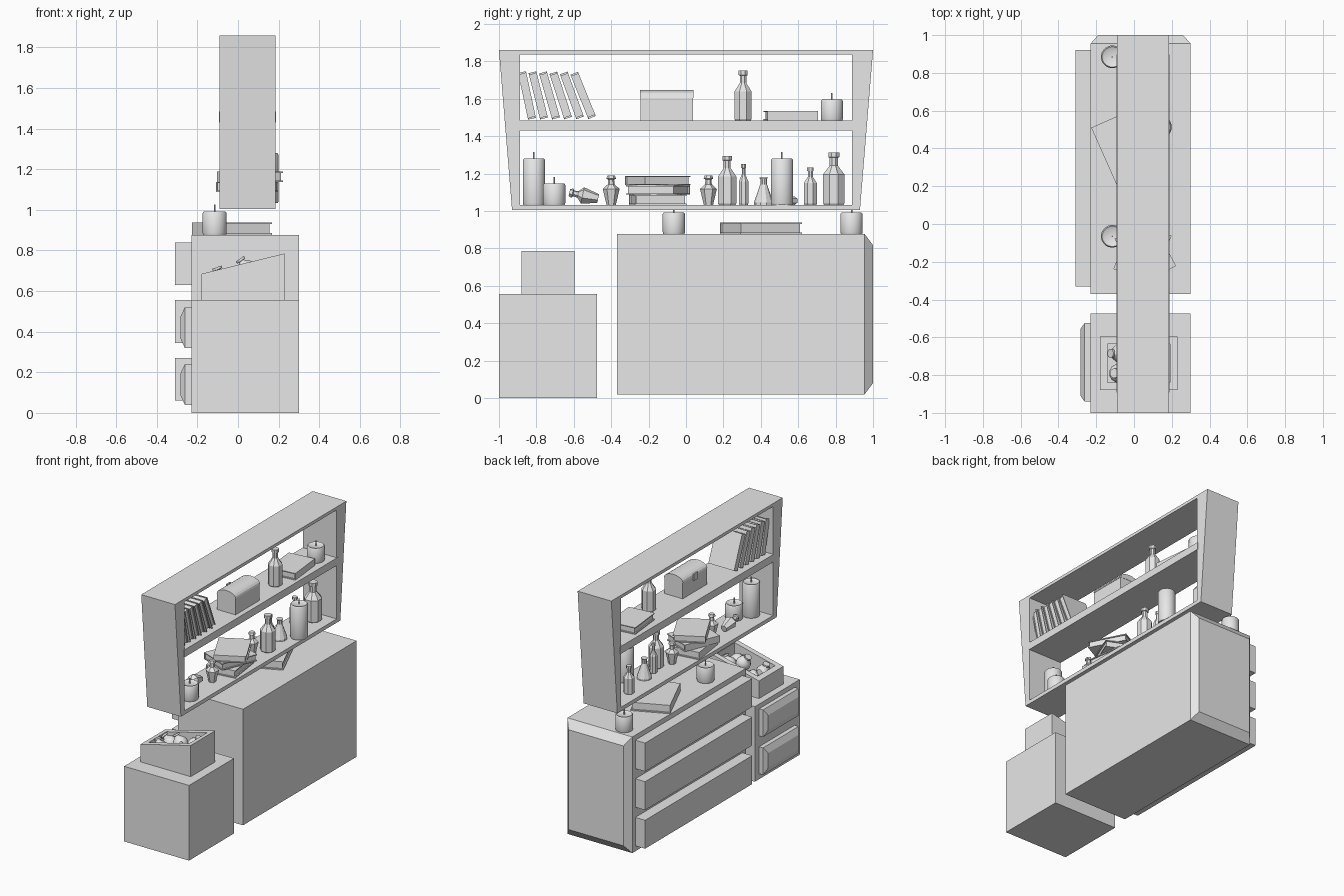
import bpy, bmesh, math, random
from mathutils import Matrix, Vector

cube = bpy.data.objects.get("Cube")
if cube:
    bpy.data.objects.remove(cube, do_unlink=True)

random.seed(4)
grey = bpy.data.materials.new("plain grey")
grey.use_nodes = True
grey.diffuse_color = (0.8, 0.8, 0.8, 1)
grey.node_tree.nodes["Principled BSDF"].inputs["Base Color"].default_value = (0.8, 0.8, 0.8, 1)


def finish(name, bm, matrix=Matrix(), smooth=False):
    bmesh.ops.recalc_face_normals(bm, faces=bm.faces)
    mesh = bpy.data.meshes.new(name)
    bm.to_mesh(mesh)
    bm.free()
    mesh.materials.append(grey)
    ob = bpy.data.objects.new(name, mesh)
    ob.matrix_world = matrix
    bpy.context.collection.objects.link(ob)
    if smooth:
        bpy.ops.object.select_all(action="DESELECT")
        ob.select_set(True)
        bpy.context.view_layer.objects.active = ob
        bpy.ops.object.shade_smooth_by_angle(angle=math.radians(40))
    return ob


def add_box(bm, x, y, z):
    """Box from three (min, max) ranges."""
    size = Matrix.Diagonal((x[1] - x[0], y[1] - y[0], z[1] - z[0], 1))
    centre = Vector((sum(x) / 2, sum(y) / 2, sum(z) / 2))
    return bmesh.ops.create_cube(bm, size=1, matrix=Matrix.Translation(centre) @ size)["verts"]


def box(name, x, y, z):
    bm = bmesh.new()
    add_box(bm, x, y, z)
    return finish(name, bm)


def prism(name, outline, start, end, axis="x"):
    """Extrude an outline (y, z) along x, or (x, z) along y."""
    bm = bmesh.new()
    place = (lambda p: (start, *p)) if axis == "x" else (lambda p: (p[0], start, p[1]))
    face = bm.faces.new([bm.verts.new(place(p)) for p in outline])
    moved = bmesh.ops.extrude_face_region(bm, geom=[face])["geom"]
    step = (end - start, 0, 0) if axis == "x" else (0, end - start, 0)
    bmesh.ops.translate(bm, vec=step, verts=[v for v in moved if isinstance(v, bmesh.types.BMVert)])
    return finish(name, bm)


def lathe(name, profile, sides, loc, tilt=Matrix(), smooth=False):
    """Turn a (radius, height) profile about z."""
    bm = bmesh.new()
    pts = [(0, profile[0][1]), *profile, (0, profile[-1][1])]
    verts = [bm.verts.new((r, 0, z)) for r, z in pts]
    edges = [bm.edges.new(pair) for pair in zip(verts, verts[1:])]
    bmesh.ops.spin(bm, geom=verts + edges, axis=(0, 0, 1), cent=(0, 0, 0),
                   angle=math.tau, steps=sides, use_merge=True)
    bmesh.ops.remove_doubles(bm, verts=bm.verts, dist=0.0001)
    turn = Matrix.Rotation(math.pi / sides, 4, "Z")
    return finish(name, bm, Matrix.Translation(loc) @ tilt @ turn, smooth)


def candle(name, x, y, z, height, r=0.06):
    lathe(name, [(r * 0.95, 0), (r, 0.01), (r, height - 0.008), (r * 0.9, height),
                 (r * 0.75, height - 0.006)], 24, (x, y, z), smooth=True)
    lathe(name + "_wick", [(0.004, -0.01), (0.004, 0.035)], 6, (x, y, z + height))


def bottle(name, x, y, z, height, r, sides=8, tilt=Matrix()):
    neck = r * 0.38
    lathe(name, [(r * 0.9, 0), (r, height * 0.03), (r, height * 0.58), (neck, height * 0.75),
                 (neck, height * 0.9), (neck * 1.35, height * 0.91), (neck * 1.35, height)],
          sides, (x, y, z), tilt)


def potion(name, x, y, z, tilt=Matrix()):
    lathe(name, [(0.025, 0), (0.045, 0.085), (0.018, 0.11), (0.016, 0.135), (0.026, 0.14),
                 (0.02, 0.157)], 6, (x, y, z), tilt)


def book(name, width, height, thick, loc, turn=Matrix()):
    """Covers and spine around an inset page block; the spine is on the -x side."""
    bm = bmesh.new()
    w, h, t = width / 2, height / 2, thick / 2
    cover = thick * 0.13
    for side in (-1, 1):
        add_box(bm, (-w, w), (-h, h), sorted((side * t, side * (t - cover))))
    spine = add_box(bm, (-w, -w + cover), (-h, h), (-t + cover, t - cover))
    add_box(bm, (-w + cover, w - 0.008), (-h + 0.008, h - 0.008), (-t + cover, t - cover))
    finish(name, bm, Matrix.Translation(loc) @ turn)


def rot(degrees, axis="Z"):
    return Matrix.Rotation(math.radians(degrees), 4, axis)


# Dresser with one bevelled end
bm = bmesh.new()
add_box(bm, (-0.23, 0.30), (-0.37, 0.955), (0.02, 0.877))
bm.faces.ensure_lookup_table()
end = max(bm.faces, key=lambda f: f.calc_center_median().y)
tip = bmesh.ops.extrude_face_region(bm, geom=[end])["geom"]
bm.faces.remove(end)
for v in [g for g in tip if isinstance(g, bmesh.types.BMVert)]:
    v.co.y = 1.0
    v.co.x += 0.04 if v.co.x < 0 else -0.04
    v.co.z += 0.06 if v.co.z < 0.4 else -0.06
finish("dresser_body", bm)
for i in range(3):
    low = 0.06 + i * 0.285
    box("dresser_drawer", (-0.31, -0.23), (-0.33, 0.92), (low, low + 0.21))

# Side cabinet and its raised-panel drawers
box("cabinet_body", (-0.23, 0.30), (-1.0, -0.475), (0, 0.555))
for low in (0.04, 0.32):
    bm = bmesh.new()
    add_box(bm, (-0.262, -0.23), (-0.94, -0.525), (low, low + 0.2))
    panel = add_box(bm, (-0.283, -0.262), (-0.94, -0.525), (low, low + 0.2))
    for v in panel:
        if v.co.x < -0.27:
            v.co.y += 0.03 if v.co.y < -0.7 else -0.03
            v.co.z += 0.045 if v.co.z < low + 0.1 else -0.045
    finish("cabinet_drawer", bm)

# Open crate with a sloping rim
slope = lambda x: 0.685 + (x + 0.18) * 0.245
for name, x, y in (("left", (-0.18, 0.23), (-0.635, -0.595)), ("right", (-0.18, 0.23), (-0.88, -0.84)),
                   ("low", (-0.18, -0.14), (-0.84, -0.635)), ("high", (0.19, 0.23), (-0.84, -0.635))):
    prism("crate_side_" + name, [(x[0], 0.555), (x[1], 0.555), (x[1], slope(x[1])), (x[0], slope(x[0]))],
          y[0], y[1], "y")
box("crate_floor", (-0.14, 0.19), (-0.84, -0.635), (0.555, 0.60))

# Round flasks lying in the crate
flask = [(0.052 * math.sin(a * math.pi / 8), -0.052 * math.cos(a * math.pi / 8)) for a in range(1, 8)]
flask += [(0.016, 0.058), (0.025, 0.06), (0.025, 0.072)]
for x, y, z, tilt in ((-0.08, -0.79, 0.65, -20), (-0.07, -0.685, 0.65, -50),
                      (0.05, -0.74, 0.7, -35), (0.13, -0.69, 0.69, 30), (0.13, -0.785, 0.68, -60)):
    lathe("crate_flask", flask, 12, (x, y, z), rot(tilt, "Y"), True)

# Hutch frame, wider at the top, and its shelf
front, back = -0.09, 0.185
for side in (-1, 1):
    prism("hutch_side", [(side * 0.93, 1.005), (side * 0.887, 1.005), (side * 0.887, 1.86), (side, 1.86)],
          front, back)
box("hutch_top", (front, back), (-0.887, 0.887), (1.837, 1.86))
box("hutch_bottom", (front, back), (-0.887, 0.887), (1.005, 1.033))
box("hutch_shelf", (front - 0.003, back + 0.003), (-0.893, 0.898), (1.43, 1.485))

# Dresser top
top = 0.877
candle("dresser_candle", -0.115, 0.885, top, 0.115)
candle("dresser_candle", -0.115, -0.065, top, 0.115)
book("dresser_book", 0.27, 0.36, 0.062, (-0.03, 0.40, top + 0.031), rot(24))

# Upper shelf: leaning books, chest, bottle, flat book, candle
shelf = 1.485
for i in range(6):
    lean = 12 + i * 2
    y = -0.85 + i * 0.06
    book("leaning_book", 0.21, 0.255, 0.043, (0.05, y, shelf + 0.133),
         rot(lean, "X") @ rot(90, "X"))
arch = [(0.075 + 0.078 * math.cos(a * math.pi / 10), 1.605 + 0.042 * math.sin(a * math.pi / 10))
        for a in range(11)]
box("chest_body", (0, 0.15), (-0.243, 0.038), (shelf, 1.605))
prism("chest_lid", arch, -0.245, 0.04, "y")
box("chest_clasp", (-0.01, 0), (-0.125, -0.08), (1.575, 1.625))
bottle("shelf_bottle", 0.09, 0.305, shelf, 0.265, 0.05)
book("shelf_book", 0.2, 0.27, 0.05, (0.05, 0.56, shelf + 0.025), rot(186))
candle("shelf_candle", 0.09, 0.78, shelf, 0.11)

# Lower shelf: candles, stacked books, bottles
base = 1.033
candle("lower_candle", 0.036, -0.813, base, 0.247)
candle("lower_candle", 0.10, -0.705, base, 0.115)
candle("lower_candle", 0.14, 0.513, base, 0.247)
stack = base
for thick, turn, x in ((0.055, 8, 0.04), (0.05, -22, 0.045), (0.05, 28, 0.06)):
    book("stacked_book", 0.22, 0.28, thick, (x, -0.15, stack + thick / 2), rot(turn))
    stack += thick
potion("potion", 0.07, -0.40, base)
potion("potion", 0.03, 0.12, base)
potion("fallen_potion", 0.02, -0.47, base + 0.033, rot(78, "X") @ rot(12))
bottle("tall_bottle", 0.09, 0.22, base, 0.262, 0.053)
bottle("slim_bottle", 0.05, 0.308, base, 0.217, 0.027)
lathe("cone_flask", [(0.052, 0), (0.052, 0.012), (0.018, 0.11), (0.018, 0.138), (0.024, 0.147)],
      10, (0.05, 0.415, base))
bottle("fallen_bottle", 0.04, 0.585, base + 0.022, 0.13, 0.022, 6, rot(90, "X") @ rot(40, "Y"))
bottle("short_bottle", 0.0, 0.665, base, 0.2, 0.038)
bottle("large_bottle", 0.06, 0.79, base, 0.28, 0.062)
